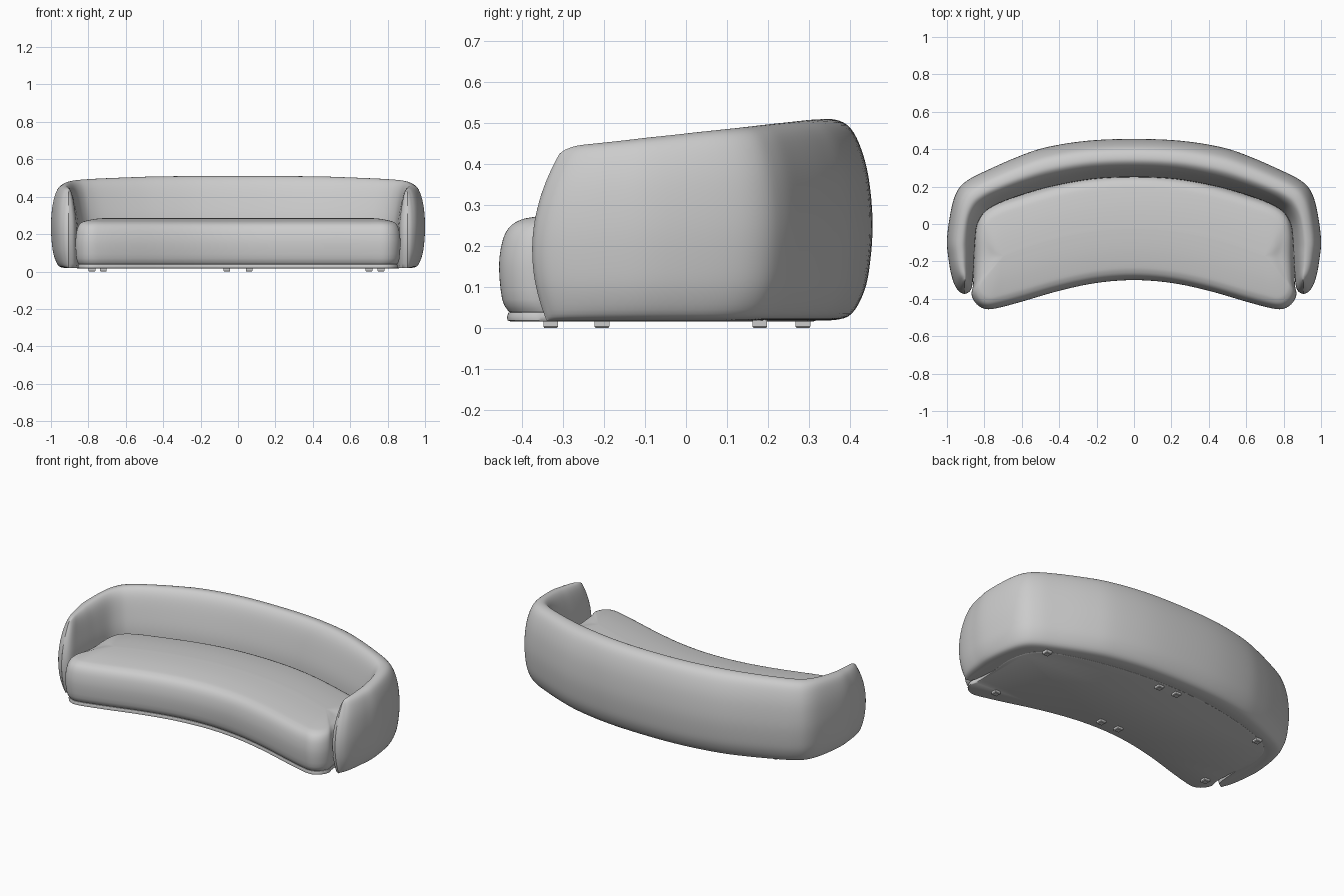
import bpy, bmesh
from math import radians
from mathutils import Vector

cube = bpy.data.objects.get("Cube")
if cube:
    bpy.data.objects.remove(cube, do_unlink=True)

fabric = bpy.data.materials.new("grey_fabric")
GREY = (0.6, 0.6, 0.6, 1)
fabric.use_nodes = True
fabric.diffuse_color = GREY
fabric.node_tree.nodes["Principled BSDF"].inputs["Base Color"].default_value = GREY


def spline(points, steps, closed=False):
    """Smooth curve through points of any dimension."""
    pts = [Vector(p) for p in points]
    n = len(pts)
    get = (lambda i: pts[i % n]) if closed else (lambda i: pts[max(0, min(n - 1, i))])
    out = []
    for i in range(n if closed else n - 1):
        a, b, c, d = (get(i + k) for k in (-1, 0, 1, 2))
        for s in range(steps):
            t = s / steps
            out.append(b + (c - a) * (t / 2) + (a * 2 - b * 5 + c * 4 - d) * (t * t / 2)
                       + (b * 3 - a - c * 3 + d) * (t ** 3 / 2))
    return out if closed else out + [pts[-1]]


def loft(name, rings, angle=50, capped=True):
    bm = bmesh.new()
    rows = [[bm.verts.new(p) for p in ring] for ring in rings]
    n = len(rows[0])
    for r, q in zip(rows, rows[1:]):
        for i in range(n):
            j = (i + 1) % n
            bm.faces.new((r[i], r[j], q[j], q[i]))
    if capped:
        bm.faces.new(rows[0])
        bm.faces.new(rows[-1])
    bmesh.ops.remove_doubles(bm, verts=bm.verts, dist=0.0005)
    bmesh.ops.recalc_face_normals(bm, faces=bm.faces)
    mesh = bpy.data.meshes.new(name)
    bm.to_mesh(mesh)
    bm.free()
    mesh.materials.append(fabric)
    obj = bpy.data.objects.new(name, mesh)
    bpy.context.collection.objects.link(obj)
    bpy.ops.object.select_all(action='DESELECT')
    obj.select_set(True)
    bpy.context.view_layer.objects.active = obj
    bpy.ops.object.shade_smooth_by_angle(angle=radians(angle))


# Wrap-around back and arms: outer x, y, inner x, y, crest height
shell_half = [
    (0, .455, 0, .25, .51), (.25, .445, .22, .24, .51), (.47, .41, .42, .205, .508),
    (.62, .36, .57, .165, .503), (.78, .29, .70, .12, .497), (.88, .24, .77, .085, .492),
    (.94, .185, .81, .05, .487), (.975, .09, .84, -.01, .479), (1, -.08, .85, -.10, .465),
    (.99, -.20, .855, -.20, .456), (.975, -.28, .86, -.28, .45), (.955, -.335, .866, -.335, .445),
    (.93, -.365, .88, -.362, .437), (.905, -.375, .905, -.375, .425)]
shell_path = [(-a, b, -c, d, h) for a, b, c, d, h in reversed(shell_half[1:])] + shell_half
# Section: share of thickness from inside to outside, height at the centre
section = spline([
    (0, .02), (.3, .02), (.55, .02), (.75, .035), (.9, .09), (.97, .16), (1, .26), (.95, .37),
    (.84, .45), (.7, .495), (.5, .51), (.35, .498), (.22, .455), (.1, .37), (.01, .27), (0, .15)],
    4, closed=True)
shell_rings = []
for ox, oy, ix, iy, h in spline(shell_path, 5):
    ring = []
    for u, z in section:
        z = max(z, .019) * (1 + (h / .51 - 1) * z / .51)
        x, y = ix + (ox - ix) * u, iy + (oy - iy) * u
        # Arm fronts lean back toward the top
        w = max(0, min(1, (-.1 - y) / .26))
        ring.append((x, y + w * 1.2 * (z - .19) ** 2, z))
    shell_rings.append(ring)
loft("back_and_arms", shell_rings, capped=False)

# Seat outline shared by the cushion and the plinth
front_half = [(0, -.30), (.2, -.315), (.4, -.357), (.6, -.415), (.72, -.447), (.79, -.455),
              (.84, -.43), (.868, -.38), (.86, -.32)]


def outline(rear):
    half = front_half + rear
    return spline(half + [(-x, y) for x, y in reversed(half[1:-1])], 5, closed=True)


def inset(p, d, share=0):
    """Move an outline point toward the curved middle line of the seat."""
    cx = max(-.7, min(.7, p.x))
    c = Vector((cx, -.025 - .3 * cx * cx))
    q = p + (c - p).normalized() * d
    return q.lerp(c, share)


cushion = outline([(.857, -.2), (.85, -.02), (.79, .085), (.6, .16), (.3, .24), (0, .265)])
profile = spline([(.025, .04, 0), (.008, .07, 0), (0, .15, 0), (.008, .21, 0), (.025, .245, 0),
                  (.05, .262, 0), (.08, .27, 0), (.09, .279, .3), (.09, .284, .65),
                  (.09, .286, .99)], 3)
loft("seat_cushion", [[(*inset(p, d, s), z) for p in cushion] for d, z, s in profile])

plinth = outline([(.87, -.2), (.88, 0), (.81, .16), (.6, .255), (.3, .32), (0, .34)])
loft("plinth", [[(*inset(p, d), z) for p in plinth]
                for d, z in ((.03, .016), (.022, .019), (.02, .028), (.024, .038), (.04, .042))])

# Short square feet
for i, (x, y) in enumerate([(-.78, -.33), (.70, -.33), (-.06, -.205), (.06, -.205),
                            (-.72, .18), (.765, .18), (-.06, .285), (.06, .285)]):
    corners = [(-1, -1), (1, -1), (1, 1), (-1, 1)]
    loft(f"foot_{i + 1}", [[(x + a * r, y + b * r, z) for a, b in corners]
                           for r, z in ((.015, 0), (.018, .004), (.018, .025))], 30)
